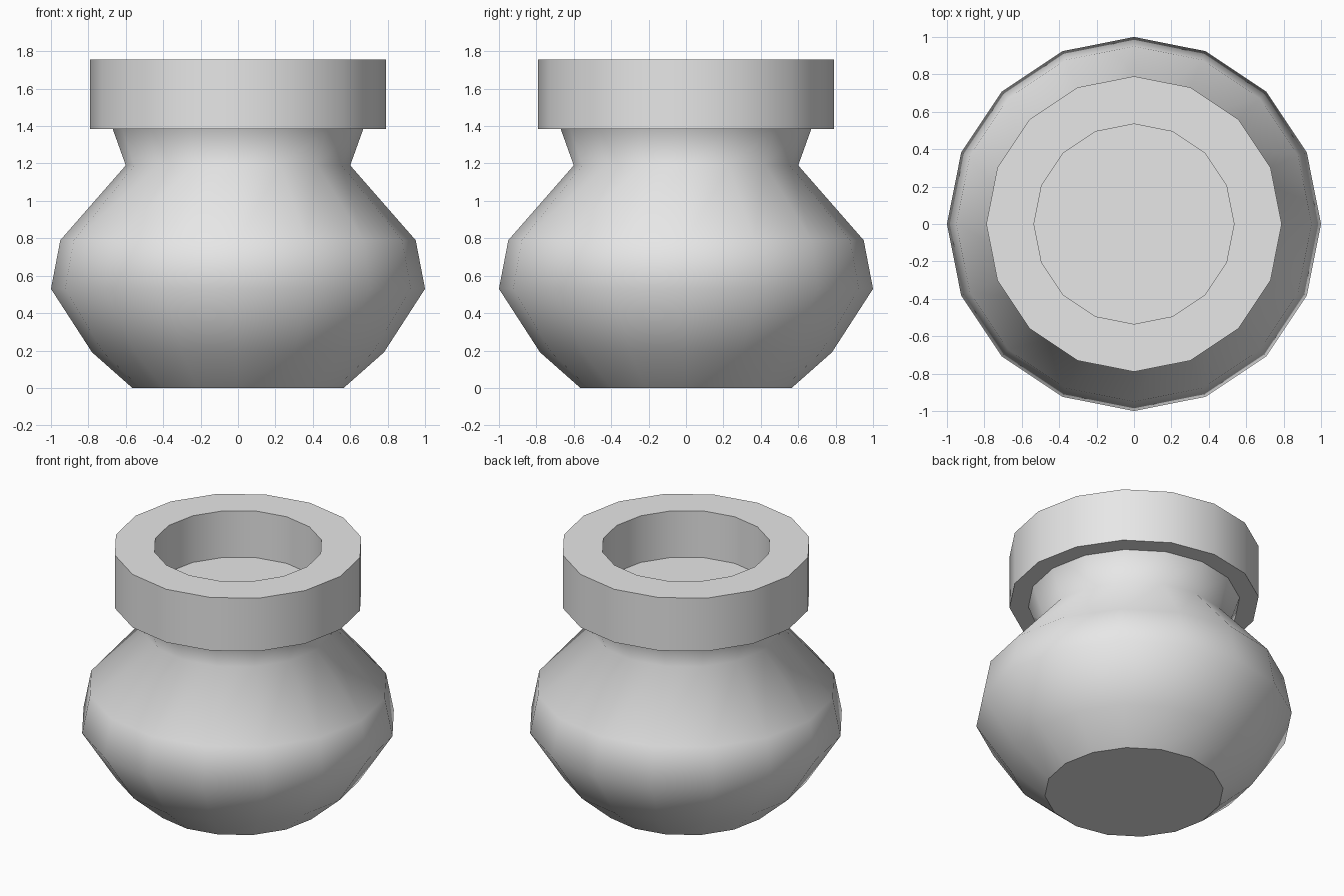
import bpy
import bmesh
from math import cos, sin, tau

SIDES = 16

cube = bpy.data.objects.get("Cube")
if cube:
    bpy.data.objects.remove(cube, do_unlink=True)


def make_material(name, colour):
    mat = bpy.data.materials.new(name)
    mat.use_nodes = True
    mat.diffuse_color = colour
    mat.node_tree.nodes["Principled BSDF"].inputs["Base Color"].default_value = colour
    return mat


def lathe(name, profile, sharp, mat, cap_start=False, cap_end=False):
    """Spin (radius, height) points around z; sharp lists the creased rings."""
    bm = bmesh.new()
    rings = []
    for r, z in profile:
        rings.append([bm.verts.new((r * cos(tau * i / SIDES), r * sin(tau * i / SIDES), z))
                      for i in range(SIDES)])
    for low, high in zip(rings, rings[1:]):
        for i in range(SIDES):
            j = (i + 1) % SIDES
            bm.faces.new((low[i], low[j], high[j], high[i]))
    if cap_start:
        bm.faces.new(rings[0][::-1])
    if cap_end:
        bm.faces.new(rings[-1])
    for face in bm.faces:
        face.smooth = True
    for k in sharp:
        for i in range(SIDES):
            edge = bm.edges.get((rings[k][i], rings[k][(i + 1) % SIDES]))
            edge.smooth = False
    mesh = bpy.data.meshes.new(name)
    bm.to_mesh(mesh)
    bm.free()
    mesh.materials.append(mat)
    obj = bpy.data.objects.new(name, mesh)
    bpy.context.collection.objects.link(obj)
    return obj


clay = make_material("plain grey", (0.8, 0.8, 0.8, 1))

# Round belly narrowing to a flared neck, with a flat base
lathe("pot_body",
      [(0.565, 0), (0.78, 0.19), (1, 0.53), (0.95, 0.79), (0.6, 1.19), (0.67, 1.385)],
      sharp=[0], mat=clay, cap_start=True)

# Thick collar: underside, outer wall, rim, inner wall and shallow floor
lathe("pot_collar",
      [(0.67, 1.385), (0.79, 1.385), (0.79, 1.755), (0.535, 1.755), (0.535, 1.43)],
      sharp=[1, 2, 3, 4], mat=clay, cap_end=True)
